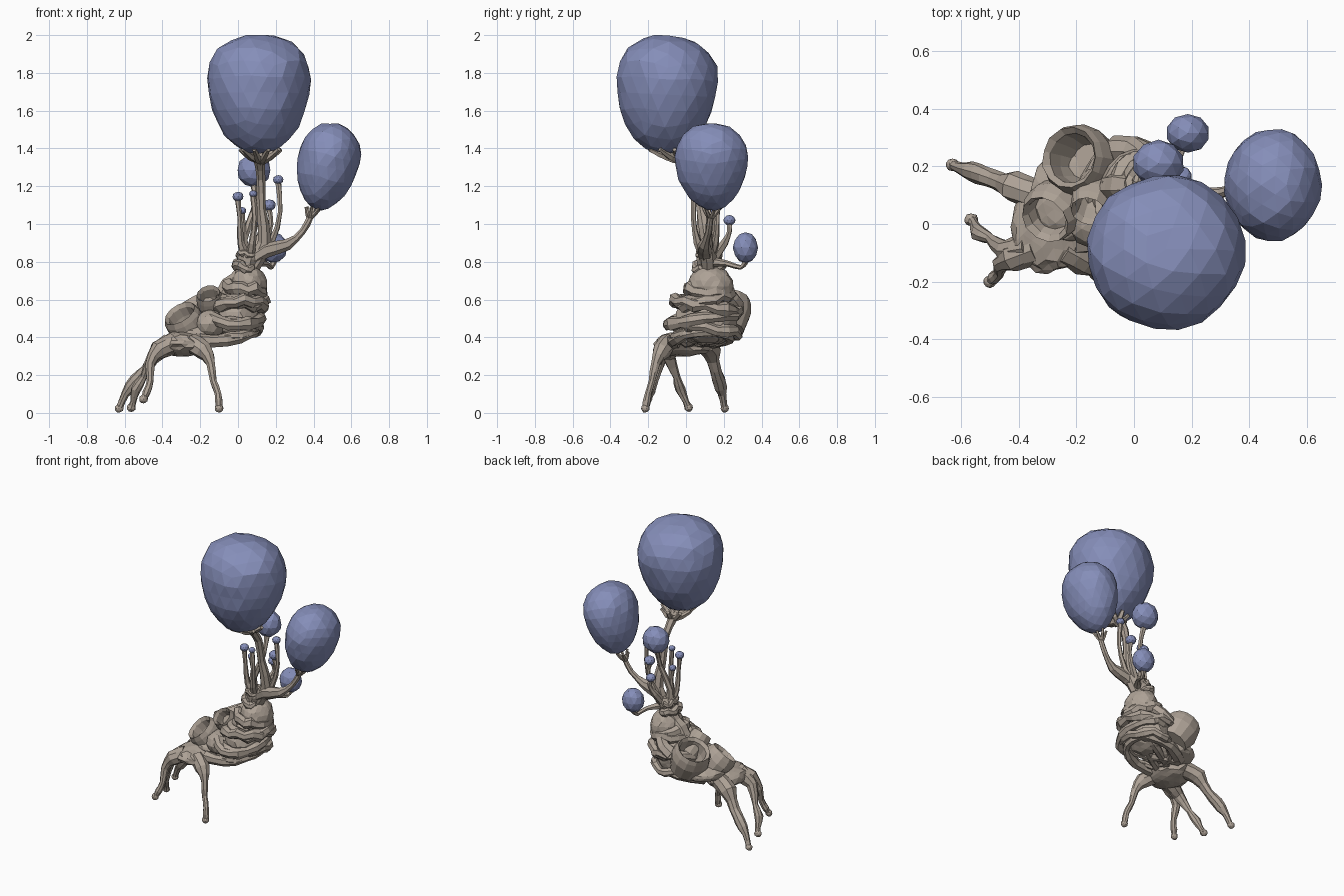
import bpy, bmesh, random
from math import pi, sin, cos, radians
from mathutils import Vector, Matrix

random.seed(7)


def material(name, colour):
    m = bpy.data.materials.new(name)
    m.diffuse_color = colour
    return m


HIDE = material("hide", (0.42, 0.36, 0.305, 1))
BLUE = material("balloon_blue", (0.235, 0.27, 0.485, 1))


def finish(name, bm, mat):
    bmesh.ops.recalc_face_normals(bm, faces=bm.faces)
    me = bpy.data.meshes.new(name)
    bm.to_mesh(me)
    bm.free()
    me.materials.append(mat)
    ob = bpy.data.objects.new(name, me)
    bpy.context.collection.objects.link(ob)
    return ob


def smooth_path(pts, steps):
    # Catmull-Rom through (x, y, z, radius) points
    P = [Vector(p) for p in pts]
    P = [2 * P[0] - P[1]] + P + [2 * P[-1] - P[-2]]
    out = []
    for i in range(1, len(P) - 2):
        a, b, c, d = P[i - 1:i + 3]
        for k in range(steps):
            t = k / steps
            out.append(0.5 * (2 * b + (c - a) * t + (2 * a - 5 * b + 4 * c - d) * t * t
                              + (3 * b - a - 3 * c + d) * t ** 3))
    return out + [P[-2]]


def bridge(bm, rings, closed=False):
    for i in range(len(rings) - (0 if closed else 1)):
        A, B = rings[i], rings[(i + 1) % len(rings)]
        for k in range(len(A)):
            j = (k + 1) % len(A)
            bm.faces.new((A[k], A[j], B[j], B[k]))
    if not closed:
        bm.faces.new(rings[0])
        bm.faces.new(rings[-1])


def tube(name, pts, sides=7, steps=2, closed=False, jitter=0.12):
    path = list(pts) if closed else smooth_path(pts, steps)
    n = len(path)
    bm = bmesh.new()
    rings, side, prev = [], None, None
    for i in range(n):
        c = Vector(path[i][:3])
        a = path[(i - 1) % n] if closed else path[max(i - 1, 0)]
        b = path[(i + 1) % n] if closed else path[min(i + 1, n - 1)]
        d = (Vector(b[:3]) - Vector(a[:3])).normalized()
        if closed:
            side = Vector((0, 0, 1))
        elif side is None:
            side = d.orthogonal()
        else:
            side = prev.rotation_difference(d) @ side
        side = (side - d * side.dot(d)).normalized()
        prev, up = d, d.cross(side)
        r = max(path[i][3], 0.004) * random.uniform(1 - jitter, 1 + jitter)
        rings.append([bm.verts.new(c + r * random.uniform(0.9, 1.1) * (cos(2 * pi * k / sides) * side
                      + sin(2 * pi * k / sides) * up)) for k in range(sides)])
    bridge(bm, rings, closed)
    return finish(name, bm, HIDE)


def blob(name, centre, radii, axis=(0, 0, 1), taper=0.0, sub=3, jitter=0.02, mat=HIDE, power=2.0):
    bm = bmesh.new()
    bmesh.ops.create_icosphere(bm, subdivisions=sub, radius=1)
    rot = Vector((0, 0, 1)).rotation_difference(Vector(axis))
    for v in bm.verts:
        p = v.co * random.uniform(1 - jitter, 1 + jitter)
        # power above 2 squares the profile; taper narrows the lower end
        if power > 2:
            p /= (Vector(p.xy).length ** power + abs(p.z) ** power) ** (1 / power) / p.length
        f = 1 + taper * p.z
        v.co = Vector(centre) + rot @ Vector((p.x * f * radii[0], p.y * f * radii[1], p.z * radii[2]))
    if sub == 3:  # merge near-flat triangles into larger facets
        bmesh.ops.dissolve_limit(bm, angle_limit=radians(7), verts=bm.verts, edges=bm.edges)
    return finish(name, bm, mat)


def crater(name, centre, axis, radius, depth, sides=12):
    # open cup: outer wall, rounded lip, hollow inside
    prof = [(0.85, -depth), (1.06, -depth * 0.4), (1.0, -0.02), (0.9, 0.01),
            (0.74, -0.01), (0.70, -depth * 0.4), (0.55, -depth * 0.75)]
    rot = Vector((0, 0, 1)).rotation_difference(Vector(axis))
    bm = bmesh.new()
    rings = [[bm.verts.new(Vector(centre) + rot @ Vector((
        radius * r * cos(2 * pi * k / sides) * random.uniform(0.96, 1.04),
        radius * r * sin(2 * pi * k / sides), h))) for k in range(sides)] for r, h in prof]
    bridge(bm, rings)
    return finish(name, bm, HIDE)


def coil(name, c, rx, ry, r, tilt_x, tilt_y, n=18):
    m = Matrix.Rotation(radians(tilt_x), 3, 'X') @ Matrix.Rotation(radians(tilt_y), 3, 'Y')
    pts = []
    for i in range(n):
        a = 2 * pi * i / n
        p = Vector(c) + m @ Vector((rx * cos(a), ry * sin(a), random.uniform(-0.012, 0.012)))
        pts.append((*p, r))
    return tube(name, pts, 7, closed=True, jitter=0.18)


# balloons
blob("balloon_large", (0.11, -0.103, 1.685), (0.268, 0.262, 0.315), (0, 0.05, 1), 0.2, mat=BLUE, power=2.25)
blob("balloon_medium", (0.472, 0.135, 1.303), (0.16, 0.19, 0.234), (0.25, 0, 1), 0.18, mat=BLUE, power=2.12)
blob("balloon_upper_small", (0.085, 0.21, 1.285), (0.09, 0.082, 0.09), sub=2, mat=BLUE)
blob("balloon_low_small", (0.187, 0.315, 0.875), (0.076, 0.067, 0.083), sub=2, mat=BLUE)

# buds on thin stalks: position and size
buds = [(0.0, 0.07, 1.145, 0.03), (0.213, 0.12, 1.235, 0.028), (0.165, 0.165, 1.10, 0.036),
        (0.02, 0.12, 1.07, 0.024), (0.11, 0.23, 1.02, 0.032), (0.08, 0.04, 1.16, 0.022)]
for i, (x, y, z, r) in enumerate(buds):
    blob(f"bud_{i}", (x, y, z), (r, r, r * 0.85), sub=2, mat=BLUE)
    mx, my = 0.06 + 0.75 * (x - 0.06), 0.12 + 0.75 * (y - 0.12)
    tube(f"bud_stalk_{i}", [(0.06, 0.12, 0.78, 0.03), (mx, my, 0.90, 0.021),
                            (x + 0.01, y, (z + 0.9) / 2, 0.013), (x, y, z - r * 0.6, 0.016)], 6)

# main stems
tube("stem_large", [(0.07, 0.12, 0.76, 0.04), (0.14, 0.11, 0.90, 0.038), (0.125, 0.08, 1.08, 0.028),
                    (0.12, 0.05, 1.24, 0.022), (0.115, -0.02, 1.34, 0.03)])
tube("stem_medium", [(0.06, 0.11, 0.80, 0.04), (0.15, 0.10, 0.86, 0.04), (0.26, 0.10, 0.89, 0.028),
                     (0.34, 0.12, 0.96, 0.018), (0.385, 0.13, 1.04, 0.018)])
tube("stem_upper_small", [(0.04, 0.13, 0.78, 0.03), (0.03, 0.13, 0.92, 0.024),
                          (0.085, 0.16, 1.08, 0.014), (0.085, 0.20, 1.21, 0.018)], 6)
tube("stem_low_small", [(0.08, 0.13, 0.80, 0.03), (0.15, 0.22, 0.79, 0.015),
                        (0.175, 0.29, 0.77, 0.014), (0.187, 0.315, 0.80, 0.018)], 6)


# fingers gripping the balloon undersides
def calyx(name, start, centre, rx, ry, count, r):
    for k in range(count):
        a = 2 * pi * (k + 0.3) / count
        e = Vector(centre) + Vector((rx * cos(a), ry * sin(a), 0))
        m = Vector(start).lerp(e, 0.5) - Vector((0, 0, 0.008))
        tube(f"{name}_{k}", [(*start, r), (*m, r * 0.9), (*e, r * 0.6)], 5)


calyx("grip_large", (0.118, -0.02, 1.33), (0.12, -0.085, 1.395), 0.11, 0.115, 9, 0.02)
calyx("grip_medium", (0.375, 0.13, 1.03), (0.40, 0.135, 1.09), 0.042, 0.048, 6, 0.012)

# body core
blob("trunk_core", (-0.01, 0.11, 0.50), (0.125, 0.165, 0.13), jitter=0.04)
blob("upper_core", (0.055, 0.13, 0.67), (0.10, 0.12, 0.11), jitter=0.04)
blob("head_core", (-0.22, 0.10, 0.42), (0.14, 0.16, 0.06), jitter=0.04)
blob("pelvis", (-0.30, -0.01, 0.365), (0.13, 0.16, 0.065), jitter=0.07)
tube("neck", [(0.05, 0.13, 0.70, 0.075), (0.045, 0.12, 0.78, 0.06), (0.06, 0.115, 0.86, 0.055)], 9)

# wrinkled coils wrapped round the trunk
coils = [((-0.055, 0.08, 0.405), 0.14, 0.14, 0.024, 4, -12),
         ((-0.01, 0.10, 0.45), 0.12, 0.18, 0.03, -10, -2),
         ((-0.02, 0.09, 0.505), 0.14, 0.19, 0.034, 9, 3),
         ((0.01, 0.10, 0.555), 0.125, 0.165, 0.036, -12, -6),
         ((0.025, 0.10, 0.605), 0.11, 0.13, 0.036, 12, 4),
         ((0.035, 0.12, 0.65), 0.09, 0.105, 0.036, -6, 8),
         ((0.035, 0.12, 0.775), 0.045, 0.07, 0.024, 6, 15),
         ((0.045, 0.12, 0.83), 0.04, 0.055, 0.018, -8, 12)]
for i, c in enumerate(coils):
    coil(f"coil_{i}", *c)
# jaw-like lower strap and the folds crossing under it
tube("lower_strap", [(-0.20, -0.06, 0.38, 0.04), (-0.06, -0.06, 0.385, 0.034), (0.06, 0.0, 0.415, 0.028),
                     (0.09, 0.10, 0.43, 0.026), (0.05, 0.21, 0.42, 0.03), (-0.10, 0.23, 0.40, 0.034),
                     (-0.25, 0.15, 0.38, 0.04)])
for i, (y0, y1) in enumerate([(-0.02, 0.10), (0.06, 0.18), (0.16, 0.02)]):
    tube(f"under_fold_{i}", [(-0.24, y0, 0.375, 0.035), (-0.12, (y0 + y1) / 2, 0.385, 0.03),
                             (0.0, y1, 0.405, 0.028), (0.10, y1, 0.46, 0.026)])
tube("shoulder_fold", [(-0.07, 0.26, 0.54, 0.05), (-0.01, 0.26, 0.58, 0.04), (0.04, 0.22, 0.63, 0.035)])
tube("shoulder_ridge", [(-0.08, 0.13, 0.61, 0.05), (-0.04, 0.13, 0.67, 0.05), (0.03, 0.13, 0.74, 0.05)])

# crater cups
crater("crater_back", (-0.22, 0.23, 0.60), (-0.45, 0.12, 0.85), 0.118, 0.18, 13)
crater("crater_side", (-0.305, 0.02, 0.52), (-0.45, -0.5, 0.75), 0.10, 0.15)
crater("crater_top", (-0.155, 0.05, 0.625), (-0.2, -0.65, 0.72), 0.07, 0.15)
blob("front_cheek", (-0.15, 0.01, 0.47), (0.08, 0.09, 0.08), sub=2, jitter=0.05)

# legs: hip to foot, with knobbly joints
legs = {
    "leg_back": [(-0.33, 0.10, 0.37, 0.055), (-0.42, 0.13, 0.33, 0.05), (-0.485, 0.155, 0.23, 0.033),
                 (-0.54, 0.175, 0.17, 0.04), (-0.595, 0.19, 0.10, 0.021), (-0.63, 0.205, 0.02, 0.018)],
    "leg_middle": [(-0.36, -0.08, 0.36, 0.055), (-0.45, -0.09, 0.30, 0.04), (-0.50, -0.05, 0.19, 0.02),
                   (-0.54, -0.03, 0.125, 0.027), (-0.555, 0.0, 0.06, 0.016), (-0.565, 0.015, 0.025, 0.025)],
    "leg_left": [(-0.34, -0.09, 0.37, 0.055), (-0.42, -0.12, 0.335, 0.045), (-0.465, -0.14, 0.26, 0.028),
                 (-0.465, -0.165, 0.17, 0.018), (-0.485, -0.185, 0.11, 0.02), (-0.50, -0.20, 0.07, 0.018)],
    "leg_front": [(-0.25, -0.09, 0.37, 0.055), (-0.18, -0.13, 0.33, 0.045), (-0.145, -0.16, 0.26, 0.026),
                  (-0.13, -0.18, 0.17, 0.017), (-0.105, -0.20, 0.10, 0.02), (-0.10, -0.215, 0.02, 0.018)],
}
for name, pts in legs.items():
    tube(name, pts, 8)
    x, y, z, r = pts[-1]
    blob(name.replace("leg", "foot"), (x, y, z + 0.004), (0.024, 0.022, 0.023), sub=2, jitter=0.06)
